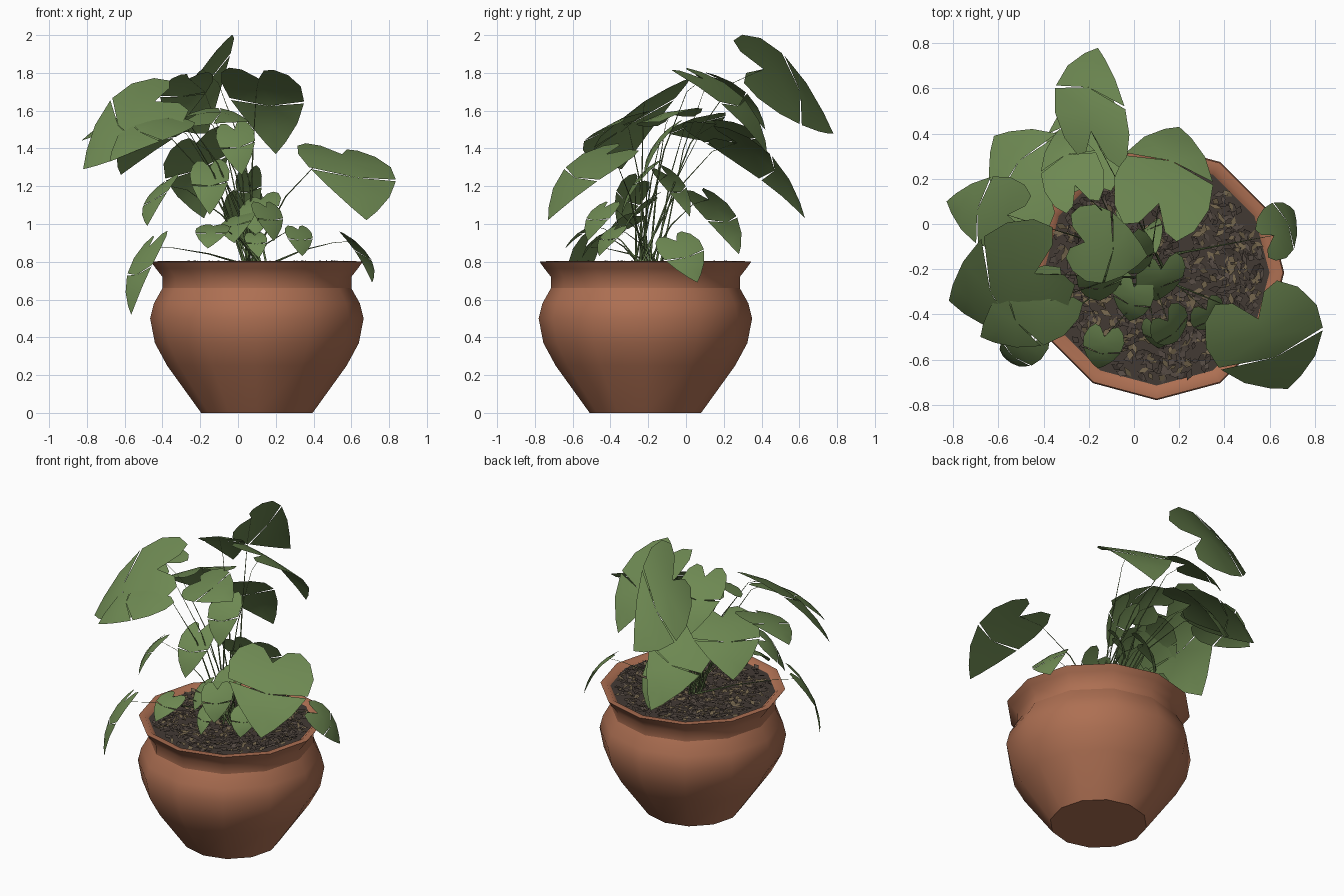
import bpy, bmesh, math, random
from mathutils import Vector, Euler

random.seed(4)
old = bpy.data.objects.get("Cube")
if old:
    bpy.data.objects.remove(old, do_unlink=True)


def material(name, r, g, b):
    m = bpy.data.materials.new(name)
    m.use_nodes = True
    m.diffuse_color = (r, g, b, 1)
    bsdf = m.node_tree.nodes["Principled BSDF"]
    bsdf.inputs["Base Color"].default_value = (r, g, b, 1)
    bsdf.inputs["Roughness"].default_value = 0.8
    return m


TERRACOTTA = material("terracotta", 0.42, 0.16, 0.085)
LEAF = material("leaf_green", 0.155, 0.25, 0.085)
STEM = material("stem_green", 0.13, 0.20, 0.07)
SOIL = material("dark_soil", 0.055, 0.042, 0.034)
BARK = material("bark_chip", 0.165, 0.125, 0.07)
HUMUS = material("humus_chip", 0.085, 0.065, 0.053)

CENTRE = Vector((0.1, -0.215, 0))
SIDES = 12


def finish(bm, name, mats, smooth=None):
    mesh = bpy.data.meshes.new(name)
    bm.to_mesh(mesh)
    bm.free()
    ob = bpy.data.objects.new(name, mesh)
    bpy.context.collection.objects.link(ob)
    for m in mats:
        mesh.materials.append(m)
    if smooth:
        bpy.ops.object.select_all(action='DESELECT')
        ob.select_set(True)
        bpy.context.view_layer.objects.active = ob
        bpy.ops.object.shade_smooth_by_angle(angle=math.radians(smooth))


def ring(bm, radius, z):
    return [bm.verts.new(CENTRE + Vector((radius * math.cos(a), radius * math.sin(a), z)))
            for a in (math.tau * i / SIDES for i in range(SIDES))]


def lathe(name, profile, floor=False):
    bm = bmesh.new()
    rings = [ring(bm, r, z) for r, z in profile]
    if floor:
        bm.faces.new(reversed(rings[0]))
    for low, high in zip(rings, rings[1:]):
        for i in range(SIDES):
            j = (i + 1) % SIDES
            bm.faces.new((low[i], low[j], high[j], high[i]))
    finish(bm, name, [TERRACOTTA], 50)


# Pot: faceted belly, then a flared collar that rolls inward
lathe("pot_belly", [(0.295, 0), (0.475, 0.25), (0.54, 0.37), (0.565, 0.5), (0.545, 0.58), (0.50, 0.66)], True)
lathe("pot_collar", [(0.50, 0.66), (0.50, 0.72), (0.535, 0.765), (0.56, 0.80), (0.525, 0.803), (0.485, 0.765)])

# Soil surface
bm = bmesh.new()
bm.faces.new(ring(bm, 0.50, 0.782))
finish(bm, "soil", [SOIL])

# Loose bark chips scattered over the soil
bm = bmesh.new()
for k in range(1000):
    a, r = random.uniform(0, math.tau), 0.475 * math.sqrt(random.random())
    spot = CENTRE + Vector((r * math.cos(a), r * math.sin(a), random.uniform(0.786, 0.8)))
    turn = Euler((random.uniform(-0.35, 0.35), random.uniform(-0.35, 0.35), random.uniform(0, 6))).to_matrix()
    l, w = random.uniform(0.016, 0.034), random.uniform(0.009, 0.017)
    f = bm.faces.new([bm.verts.new(spot + turn @ Vector(p))
                      for p in ((-l, 0, 0), (0, -w, 0), (l, 0, 0), (0, w, 0))])
    f.material_index = k % 3
finish(bm, "bark_chips", [BARK, HUMUS, SOIL])


def stem(name, base):
    """Thin arching stalk from the soil to the leaf base."""
    root = CENTRE + Vector((random.uniform(-0.08, 0.08), random.uniform(-0.06, 0.08), 0.78))
    rise = base - root
    mid = root + Vector((rise.x * 0.4, rise.y * 0.4, rise.z * 0.62))
    near = root + Vector((rise.x * 0.75, rise.y * 0.75, rise.z * 0.93))
    curve = bpy.data.curves.new(name, 'CURVE')
    curve.dimensions = '3D'
    curve.bevel_depth = 0.005
    curve.bevel_resolution = 0
    line = curve.splines.new('POLY')
    line.points.add(3)
    for point, co, size in zip(line.points, (root, mid, near, base), (1.3, 0.7, 0.3, 0.2)):
        point.co = (*co, 1)
        point.radius = size
    curve.materials.append(STEM)
    bpy.context.collection.objects.link(bpy.data.objects.new(name, curve))


# Half leaf panels in (along, across); a narrow split is left between panels
PANELS = [
    [(0, 0), (-0.2, 0.14), (-0.24, 0.28), (-0.12, 0.42)],
    [(0, 0), (-0.12, 0.42), (0.1, 0.5), (0.18, 0)],
    [(0.18, 0), (0.1, 0.5), (0.35, 0.47), (0.45, 0)],
    [(0.45, 0), (0.38, 0.46), (0.65, 0.32), (0.72, 0)],
    [(0.72, 0), (0.65, 0.32), (0.87, 0.14), (1, 0)],
]


def leaf(name, base, tip, side, fold=-0.12, bow=0.4):
    """Heart-shaped blade; side is the full width vector, fold lifts the edges."""
    base, side = Vector(base), Vector(side)
    along = Vector(tip) - base
    normal = side.cross(along).normalized()
    if normal.z < 0:
        normal.negate()
    bm = bmesh.new()
    for sign in (-1, 1):
        for panel in PANELS:
            pts = []
            for t, v in panel:
                lift = bow * t * (1 - t) * along.length + fold * v * side.length
                pts.append(bm.verts.new(base + along * t + side * v * sign + normal * lift))
            f = bm.faces.new(pts)
            f.normal_update()
            if f.normal.dot(normal) < 0:
                f.normal_flip()
    bmesh.ops.remove_doubles(bm, verts=bm.verts, dist=0.0005)
    finish(bm, name, [LEAF], 30)
    stem(name + "_stem", base)


# Large upper foliage: base, tip, width vector
leaf("top_back_leaf", (-0.19, 0.41, 1.82), (-0.16, 0.78, 1.48), (0.33, -0.1, 0.4), -0.08)
leaf("back_crown_leaf", (0.11, 0.09, 1.77), (0.2, 0.43, 1.37), (0.42, -0.14, -0.02), -0.03, 0.4)
leaf("back_low_leaf", (-0.22, 0.27, 1.43), (-0.18, 0.63, 1.03), (0.36, 0.06, 0.14))
leaf("back_middle_leaf", (-0.26, 0.17, 1.77), (-0.33, 0.42, 1.5), (0.26, 0.1, 0.02))
leaf("back_right_leaf", (-0.38, 0.16, 1.53), (-0.62, 0.39, 1.26), (0.3, 0.32, 0.03))
leaf("outer_right_leaf", (-0.56, 0.04, 1.56), (-0.83, 0.1, 1.44), (0.07, 0.32, 0.1))
leaf("big_right_leaf", (-0.44, -0.22, 1.65), (-0.82, -0.34, 1.29), (-0.18, 0.46, 0.28))
leaf("low_front_right_leaf", (-0.37, -0.34, 1.56), (-0.68, -0.5, 1.33), (-0.18, 0.28, 0.11))
leaf("middle_leaf", (-0.22, -0.08, 1.58), (0.06, -0.14, 1.54), (0.04, 0.34, 0.09))
leaf("crown_front_leaf", (-0.02, -0.1, 1.5), (0.02, -0.22, 1.26), (0.2, 0.06, 0.04))
leaf("front_hanging_leaf", (-0.15, -0.2, 1.30), (-0.15, -0.34, 1.05), (0.21, 0.04, 0.02))
leaf("big_left_leaf", (0.55, -0.42, 1.37), (0.68, -0.73, 1.02), (0.49, 0.19, -0.07), -0.06)

# Drooping outer leaves
leaf("right_droop_leaf", (-0.47, -0.53, 0.88), (-0.565, -0.6, 0.52), (0.14, -0.12, 0.05))
leaf("right_side_leaf", (-0.40, -0.27, 1.21), (-0.48, -0.36, 0.99), (0.14, -0.13, 0.08))
leaf("left_droop_leaf", (0.62, -0.05, 0.91), (0.71, 0.06, 0.69), (0.1, -0.22, -0.06))

# Young leaves just above the soil
leaf("young_back_leaf", (0.02, 0.12, 1.13), (0.08, 0.28, 0.84), (0.22, 0.17, 0.02))
leaf("young_front_leaf", (0.15, -0.43, 1.09), (0.19, -0.52, 0.91), (0.15, 0.13, 0))
leaf("young_left_leaf", (0.32, -0.38, 0.97), (0.34, -0.46, 0.83), (0.14, 0.1, 0))
leaf("young_low_leaf", (0.09, -0.46, 0.94), (0.11, -0.55, 0.82), (0.12, -0.02, 0))
leaf("young_right_leaf", (-0.13, -0.5, 0.99), (-0.16, -0.64, 0.87), (0.18, -0.03, 0))
leaf("young_centre_leaf", (0.12, -0.2, 1.13), (0.1, -0.34, 0.94), (0.22, 0.04, 0.06))
leaf("young_inner_leaf", (0.0, -0.28, 1.04), (-0.02, -0.43, 0.9), (0.18, -0.06, 0.05))
leaf("young_inner_back_leaf", (0.05, -0.1, 1.26), (0.1, 0.02, 1.04), (0.14, 0.1, 0.03))
